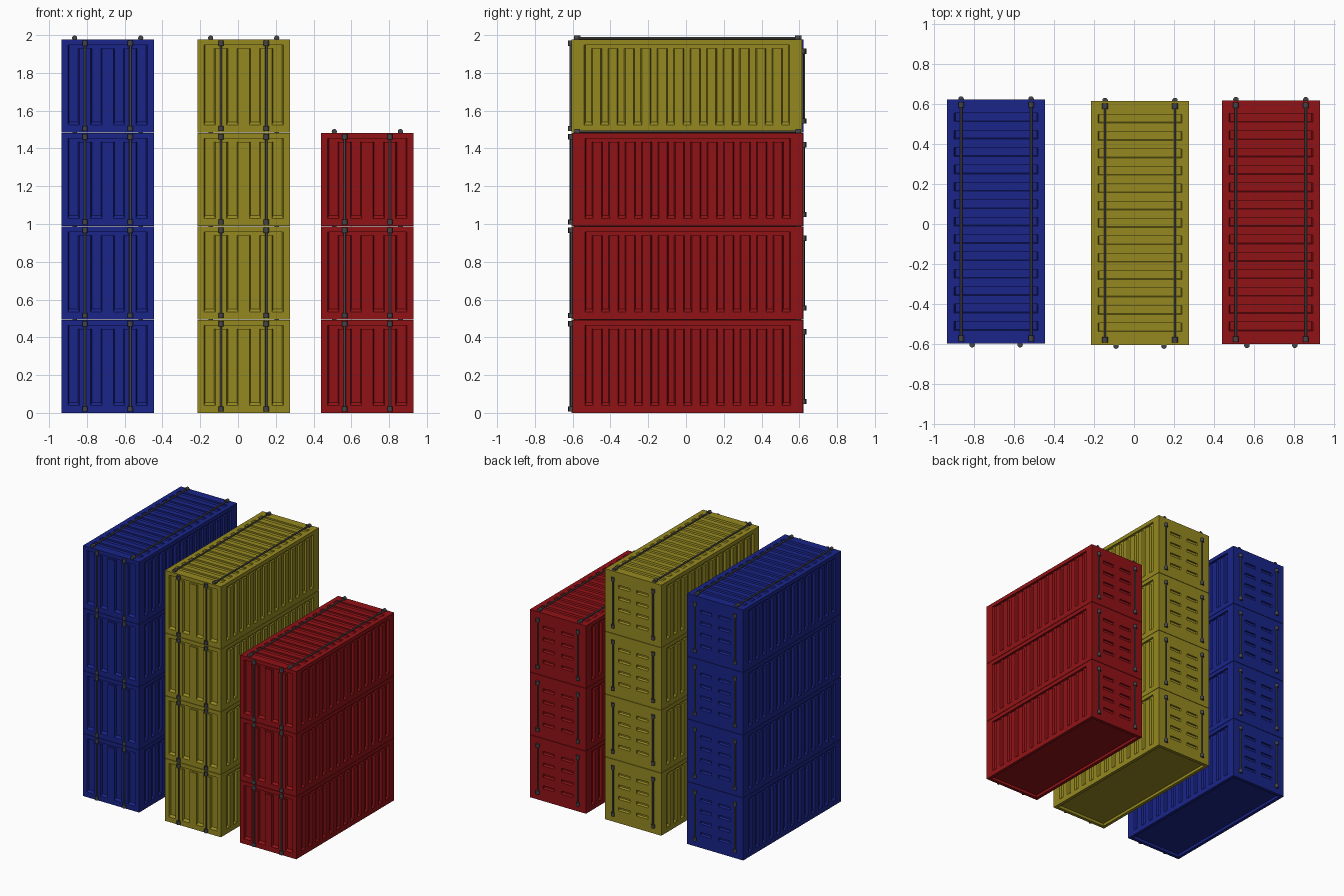
import bpy, bmesh
from mathutils import Vector, Matrix

if "Cube" in bpy.data.objects:
    bpy.data.objects.remove(bpy.data.objects["Cube"])

W, L, H = 0.245, 0.61, 0.492      # half width, half length, height of a container
PITCH = 0.495                     # stacking distance
X, Y, Z = Vector((1, 0, 0)), Vector((0, 1, 0)), Vector((0, 0, 1))


def material(name, rgb):
    m = bpy.data.materials.new(name)
    m.diffuse_color = (*rgb, 1)
    m.use_nodes = True
    m.node_tree.nodes["Principled BSDF"].inputs["Base Color"].default_value = m.diffuse_color
    return m


def cuts(n, pitch, width, half):
    """Cut lines for n evenly spaced channels on a span from -half to half."""
    out = [-half]
    for i in range(n):
        c = (i - (n - 1) / 2) * pitch
        out += [c - width / 2, c + width / 2]
    return out + [half]


def panel(bm, origin, u, v, us, vs, depth, slope=0.0, taper=0.006, strip=False):
    """Flat wall on a grid of cut lines; odd cells sink to form pressed channels."""
    n = u.cross(v)
    nu, nv = len(us) - 1, len(vs) - 1

    def sunk(i, j):
        if not (0 < i < nu - 0 and 0 < j < nv):
            return False
        if strip:      # the row above the channels is one continuous groove
            return (j == 1 and i % 2 == 1) or (j == 2 and i < nu - 1)
        return i % 2 == 1 and j % 2 == 1

    def point(i, j, low):
        a, b = us[i], vs[j]
        if low:
            a += taper if i % 2 else -taper
            if j % 2 and not (strip and j == 3):
                b += slope
        p = origin + u * a + v * b
        return p - n * depth if low else p

    def face(pts):
        bm.faces.new([bm.verts.new(p) for p in pts])

    for i in range(nu):
        for j in range(nv):
            low = sunk(i, j)
            ring = [(i, j), (i + 1, j), (i + 1, j + 1), (i, j + 1)]
            face([point(*c, low) for c in ring])
            if not low:
                continue
            sides = [(i, j - 1), (i + 1, j), (i, j + 1), (i - 1, j)]
            for k, nb in enumerate(sides):
                if not sunk(*nb):
                    a, b = ring[k], ring[(k + 1) % 4]
                    face([point(*a, False), point(*b, False),
                          point(*b, True), point(*a, True)])


def container_mesh(mat):
    bm = bmesh.new()
    side_u = cuts(13, 0.087, 0.0435, L)
    wall_v = [0, 0.04, 0.445, 0.462, H]
    # long sides
    for s in (1, -1):
        panel(bm, X * W * s, Y * s, Z, side_u, wall_v, 0.015, 0.015, strip=True)
    # front wall with four wide channels
    panel(bm, -Y * L, X, Z, cuts(4, 0.12, 0.06, W), wall_v, 0.015, 0.015, strip=True)
    # rear doors with short horizontal grooves
    rows = [0]
    for z in (0.11, 0.20, 0.29, 0.38):
        rows += [z - 0.012, z + 0.012]
    panel(bm, Y * L, -X, Z, cuts(2, 0.16, 0.10, W), rows + [H], 0.012, 0.008, 0.004)
    # ribbed roof and recessed underside
    panel(bm, Z * H, X, Y, [-W, -0.21, 0.21, W], side_u, 0.012, 0.004)
    panel(bm, Vector(), X, -Y, [-W, 0.025 - W, W - 0.025, W],
          [-L, 0.025 - L, L - 0.025, L], 0.022, taper=0)
    bmesh.ops.remove_doubles(bm, verts=bm.verts, dist=1e-5)
    me = bpy.data.meshes.new("container")
    bm.to_mesh(me)
    bm.free()
    me.materials.append(mat)
    return me


def cylinder(bm, a, b, r):
    d = b - a
    m = Matrix.Translation((a + b) / 2) @ d.to_track_quat('Z', 'Y').to_matrix().to_4x4()
    bmesh.ops.create_cone(bm, cap_ends=True, segments=12, radius1=r, radius2=r,
                          depth=d.length, matrix=m)


def locking_bars_mesh(mat):
    bm = bmesh.new()

    def bar(a, b):
        # thin rod with a thick collar on each end
        d = (b - a).normalized() * 0.014
        cylinder(bm, a, b, 0.006)
        cylinder(bm, a - d, a + d, 0.014)
        cylinder(bm, b - d, b + d, 0.014)

    for s in (1, -1):
        yf, yb, zr = -L - 0.006, L + 0.003, H + 0.007
        bar(Vector((s * 0.12, yf, 0.021)), Vector((s * 0.12, yf, 0.472)))
        bar(Vector((s * 0.175, yb, 0.06)), Vector((s * 0.175, yb, 0.43)))
        bar(Vector((s * 0.175, -0.585, zr)), Vector((s * 0.175, 0.585, zr)))
    for f in bm.faces:
        f.smooth = len(f.verts) == 4
    for e in bm.edges:
        e.smooth = all(f.smooth for f in e.link_faces)
    me = bpy.data.meshes.new("locking_bars")
    bm.to_mesh(me)
    bm.free()
    me.materials.append(mat)
    return me


def place(name, me, loc):
    ob = bpy.data.objects.new(name, me)
    ob.location = loc
    bpy.context.collection.objects.link(ob)


bars = locking_bars_mesh(material("dark_steel", (0.06, 0.06, 0.065)))

# three stacks: colour, x, y, number of containers
stacks = [("blue", (0.01, 0.018, 0.25), -0.69, 0.012, 4),
          ("yellow", (0.30, 0.25, 0.015), 0.03, 0.005, 4),
          ("red", (0.28, 0.006, 0.008), 0.685, 0.009, 3)]
for colour, rgb, x, y, count in stacks:
    body = container_mesh(material(colour + "_paint", rgb))
    for k in range(count):
        loc = (x, y, k * PITCH)
        place(f"{colour}_container_{k + 1}", body, loc)
        place(f"{colour}_locking_bars_{k + 1}", bars, loc)
